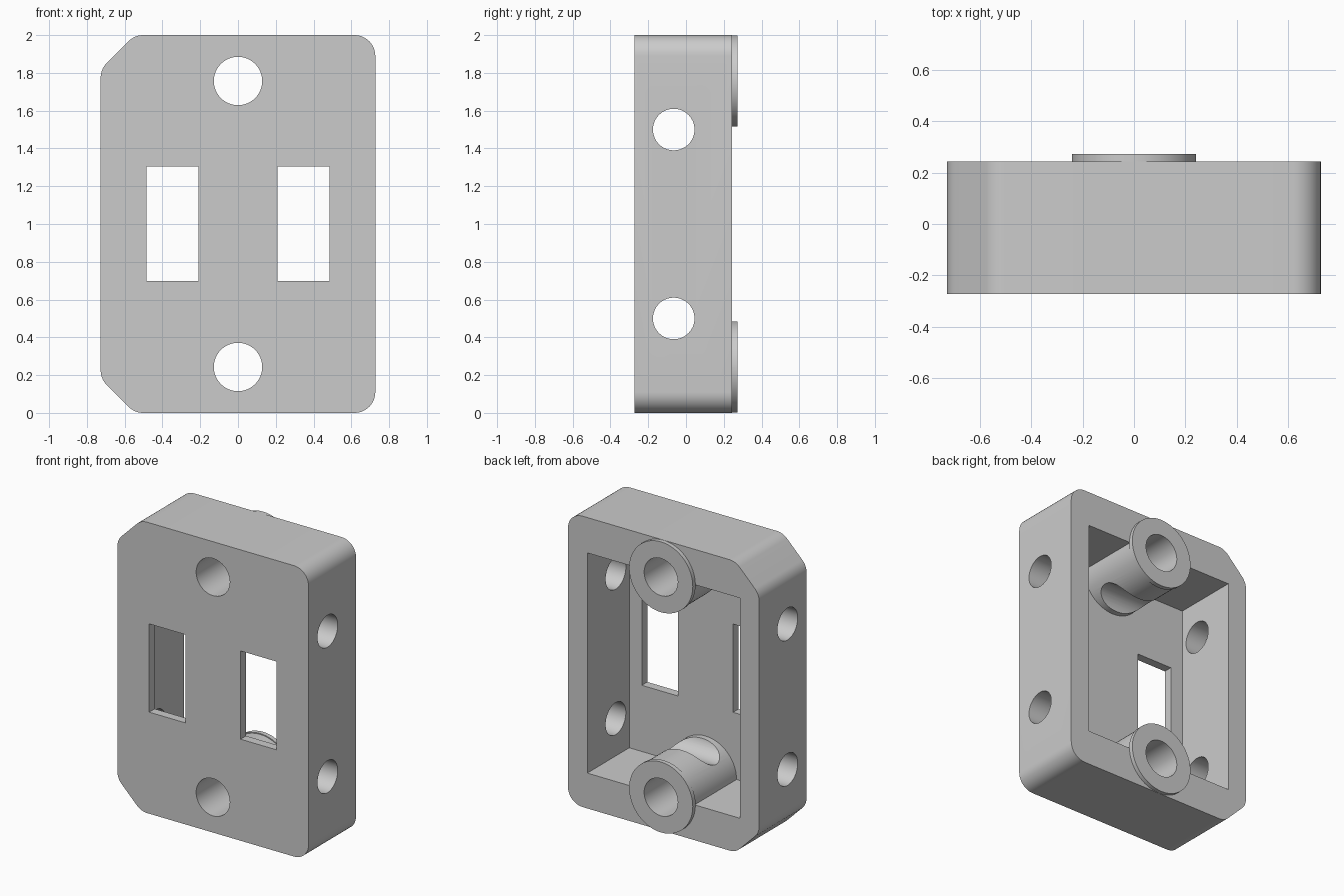
import bpy, bmesh, math
from mathutils import Vector, Matrix

cube = bpy.data.objects.get("Cube")
if cube:
    bpy.data.objects.remove(cube, do_unlink=True)

FRONT, BACK, RIM = -0.272, 0.244, 0.272
HALF_W, HEIGHT = 0.727, 2.0
CAVITY_W, CAVITY_LOW, FLOOR = 0.58, 0.243, -0.212
POST_Z = (0.243, 1.757)

grey = bpy.data.materials.new("plain grey")
grey.use_nodes = True
colour = (0.6, 0.6, 0.6, 1)
grey.diffuse_color = colour
grey.node_tree.nodes["Principled BSDF"].inputs["Base Color"].default_value = colour


def make_object(name, bm):
    bmesh.ops.recalc_face_normals(bm, faces=bm.faces)
    mesh = bpy.data.meshes.new(name)
    bm.to_mesh(mesh)
    bm.free()
    obj = bpy.data.objects.new(name, mesh)
    bpy.context.collection.objects.link(obj)
    mesh.materials.append(grey)
    return obj


def box(name, x0, x1, y0, y1, z0, z1):
    bm = bmesh.new()
    bmesh.ops.create_cube(bm, size=1)
    size = Matrix.Diagonal((x1 - x0, y1 - y0, z1 - z0, 1))
    place = Matrix.Translation(((x0 + x1) / 2, (y0 + y1) / 2, (z0 + z1) / 2))
    bmesh.ops.transform(bm, matrix=place @ size, verts=bm.verts)
    return make_object(name, bm)


def cylinder(name, radius, length, centre, axis):
    bm = bmesh.new()
    bmesh.ops.create_cone(bm, cap_ends=True, segments=64, radius1=radius,
                          radius2=radius, depth=length)
    turn = Matrix.Rotation(math.pi / 2, 4, "Y" if axis == "X" else "X")
    bmesh.ops.transform(bm, matrix=Matrix.Translation(centre) @ turn, verts=bm.verts)
    return make_object(name, bm)


def rounded(corners, radius, steps=10):
    """Replace each convex corner by a tangent arc."""
    points = []
    for i, p in enumerate(corners):
        a = (corners[i - 1] - p).normalized()
        b = (corners[(i + 1) % len(corners)] - p).normalized()
        half = a.angle(b) / 2
        centre = p + (a + b).normalized() * radius / math.sin(half)
        start = (p + a * radius / math.tan(half) - centre).normalized()
        end = (p + b * radius / math.tan(half) - centre).normalized()
        for k in range(steps + 1):
            points.append(centre + radius * start.slerp(end, k / steps))
    return points


def prism(name, loop, depth):
    """Closed solid between a loop and its copy moved along y."""
    bm = bmesh.new()
    near = [bm.verts.new(p) for p in loop]
    far = [bm.verts.new(p + Vector((0, depth, 0))) for p in loop]
    bm.faces.new(near)
    bm.faces.new(far[::-1])
    for i in range(len(loop)):
        bm.faces.new((near[i - 1], far[i - 1], far[i], near[i]))
    return make_object(name, bm)


def combine(target, tool, operation):
    mod = target.modifiers.new(operation.title(), "BOOLEAN")
    mod.operation, mod.solver, mod.object = operation, "EXACT", tool
    bpy.context.view_layer.objects.active = target
    bpy.ops.object.modifier_apply(modifier=mod.name)
    bpy.data.objects.remove(tool, do_unlink=True)


# Outer block: round corners on the left, chamfers on the right
cut = 0.18
outline = [(HALF_W, 0), (HALF_W, HEIGHT), (-HALF_W + cut, HEIGHT),
           (-HALF_W, HEIGHT - cut), (-HALF_W, cut), (-HALF_W + cut, 0)]
loop = rounded([Vector((x, FRONT, z)) for x, z in outline], 0.11)
housing = prism("housing", loop, BACK - FRONT)

# Open cavity at the back
combine(housing, box("cavity", -CAVITY_W, CAVITY_W, FLOOR, BACK + 0.1,
                     CAVITY_LOW, HEIGHT - CAVITY_LOW), "DIFFERENCE")

# Screw posts with a slightly wider raised rim
rim_start = BACK - 0.003
for z in POST_Z:
    combine(housing, cylinder("post", 0.236, 0.5, (0, 0.005, z), "Y"), "UNION")
    combine(housing, cylinder("rim", 0.242, RIM - rim_start,
                              (0, (RIM + rim_start) / 2, z), "Y"), "UNION")

# Screw holes front to back, cross holes side to side
for z in POST_Z:
    combine(housing, cylinder("screw_hole", 0.128, 1, (0, 0, z), "Y"), "DIFFERENCE")
for z in (0.5, 1.5):
    combine(housing, cylinder("cross_hole", 0.11, 2, (0, -0.065, z), "X"), "DIFFERENCE")

# Two rectangular windows in the front wall
for side in (-1, 1):
    x0, x1 = sorted((side * 0.21, side * 0.485))
    combine(housing, box("window", x0, x1, FRONT - 0.1, FLOOR + 0.1, 0.698, 1.305), "DIFFERENCE")

bpy.ops.object.select_all(action="DESELECT")
housing.select_set(True)
bpy.context.view_layer.objects.active = housing
bpy.ops.object.shade_smooth_by_angle(angle=math.radians(30))
